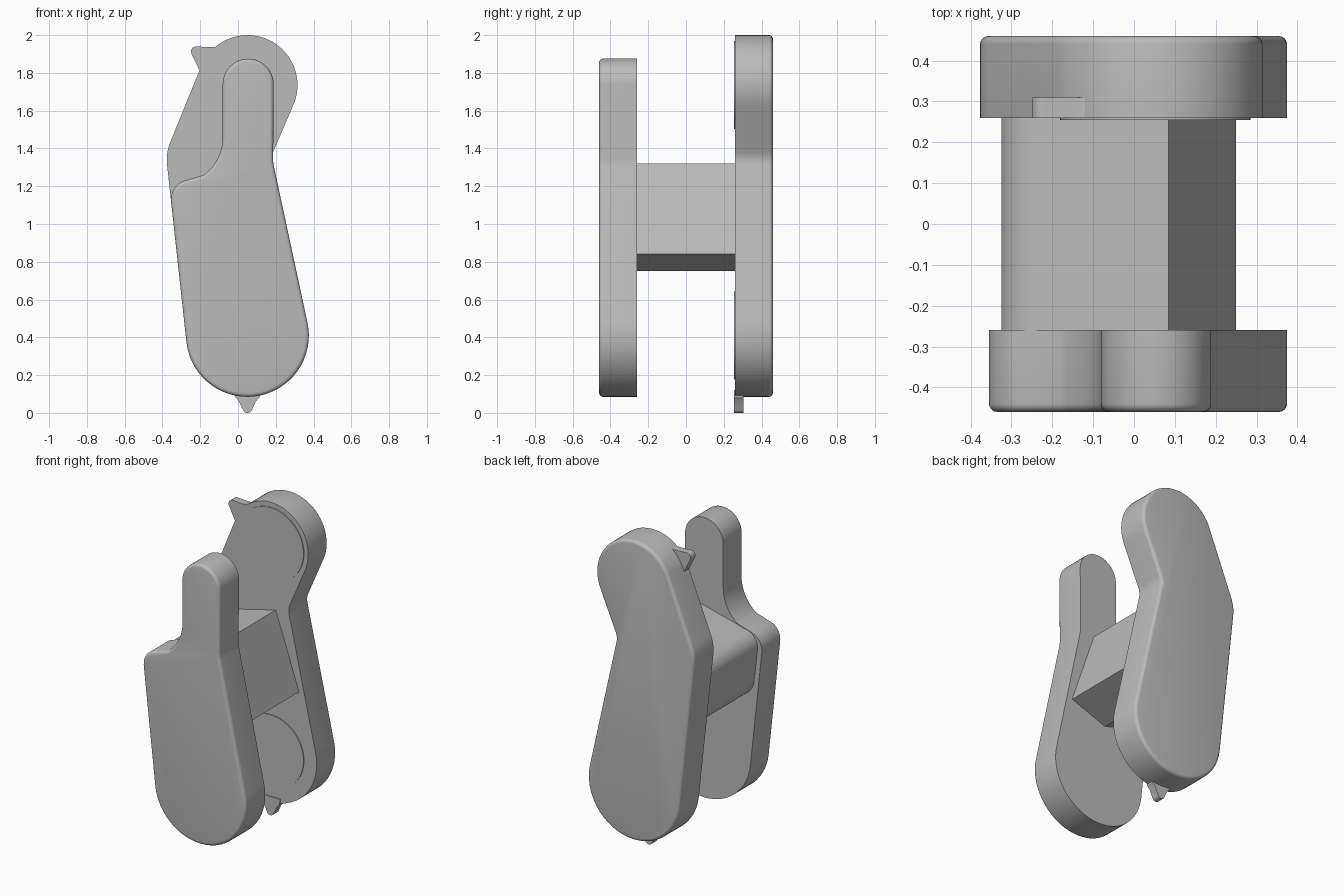
import bpy, bmesh, math
from mathutils import Vector

cube = bpy.data.objects.get("Cube")
if cube:
    bpy.data.objects.remove(cube, do_unlink=True)

grey = bpy.data.materials.new("plain grey")
grey.use_nodes = True
colour = (0.5, 0.5, 0.5, 1)
grey.diffuse_color = colour
grey.node_tree.nodes["Principled BSDF"].inputs["Base Color"].default_value = colour


def arc(cx, cz, r, start, end):
    """Points on an arc in the x-z plane, angles in degrees."""
    n = max(3, round(abs(end - start) / 6))
    angles = [math.radians(start + (end - start) * i / n) for i in range(n + 1)]
    return [(cx + r * math.cos(a), cz + r * math.sin(a)) for a in angles]


def slab(name, outline, y0, y1, rounded_y=None, radius=0.02):
    """Extrude an outline along y; optionally round the rim at one end."""
    bm = bmesh.new()
    face = bm.faces.new([bm.verts.new((x, y0, z)) for x, z in outline])
    grown = bmesh.ops.extrude_face_region(bm, geom=[face])
    moved = [v for v in grown["geom"] if isinstance(v, bmesh.types.BMVert)]
    bmesh.ops.translate(bm, verts=moved, vec=Vector((0, y1 - y0, 0)))
    bmesh.ops.recalc_face_normals(bm, faces=bm.faces)
    if rounded_y is not None:
        rim = [e for e in bm.edges if all(abs(v.co.y - rounded_y) < 1e-4 for v in e.verts)]
        bmesh.ops.bevel(bm, geom=rim, offset=radius, segments=4, profile=0.5, affect='EDGES')
    mesh = bpy.data.meshes.new(name)
    bm.to_mesh(mesh)
    bm.free()
    mesh.materials.append(grey)
    obj = bpy.data.objects.new(name, mesh)
    bpy.context.collection.objects.link(obj)
    bpy.ops.object.select_all(action='DESELECT')
    obj.select_set(True)
    bpy.context.view_layer.objects.active = obj
    bpy.ops.object.shade_smooth_by_angle(angle=math.radians(25))
    return obj


# Both plates share the same broad round foot
foot = arc(0.05, 0.41, 0.325, 186.5, 373)

# Back plate: bent, with a large round head
back_outline = (foot
                + arc(0.277, 1.34, 0.1, 193, 155)
                + arc(0.05, 1.735, 0.265, -25, 155)
                + arc(-0.127, 1.34, 0.25, 155, 186.5))
slab("back_plate", back_outline, 0.26, 0.46, 0.46)

# Front plate: narrow finger rising from a stepped shoulder
front_outline = (foot
                 + arc(0.386, 1.345, 0.2, 193, 180)
                 + arc(0.054, 1.74, 0.135, 0, 180)
                 + arc(-0.331, 1.46, 0.25, 0, -48)
                 + [(-0.18, 1.26)]
                 + arc(-0.25, 1.13, 0.105, 102, 186.5))
slab("front_plate", front_outline, -0.46, -0.26, -0.46)

# Connecting block between the plates
block_outline = ([(0.25, 0.84), (0.085, 1.32), (-0.2, 1.25)]
                 + arc(-0.225, 1.14, 0.1, 90, 186.5)
                 + arc(-0.175, 0.935, 0.125, 186.5, 250)
                 + [(0.0, 0.75)])
slab("connecting_block", block_outline, -0.265, 0.265)

# Thin raised discs on the inside of the back plate
for name, z in (("upper_disc", 1.735), ("lower_disc", 0.41)):
    slab(name, arc(0.052, z, 0.233, 0, 354), 0.255, 0.27)

# Small pointers on the rim of the back plate
upper_tab = ([(-0.19, 1.8), (-0.207, 1.82)]
             + arc(-0.222, 1.913, 0.027, 205, 90)
             + [(-0.16, 1.936), (-0.125, 1.936), (-0.08, 1.955), (-0.08, 1.8)])
slab("upper_tab", upper_tab, 0.26, 0.31)
lower_tab = ([(-0.02, 0.12), (-0.015, 0.085), (0.005, 0.062)]
             + arc(0.05, 0.026, 0.026, 205, 335)
             + [(0.095, 0.062), (0.115, 0.085), (0.12, 0.12)])
slab("lower_tab", lower_tab, 0.255, 0.305)
